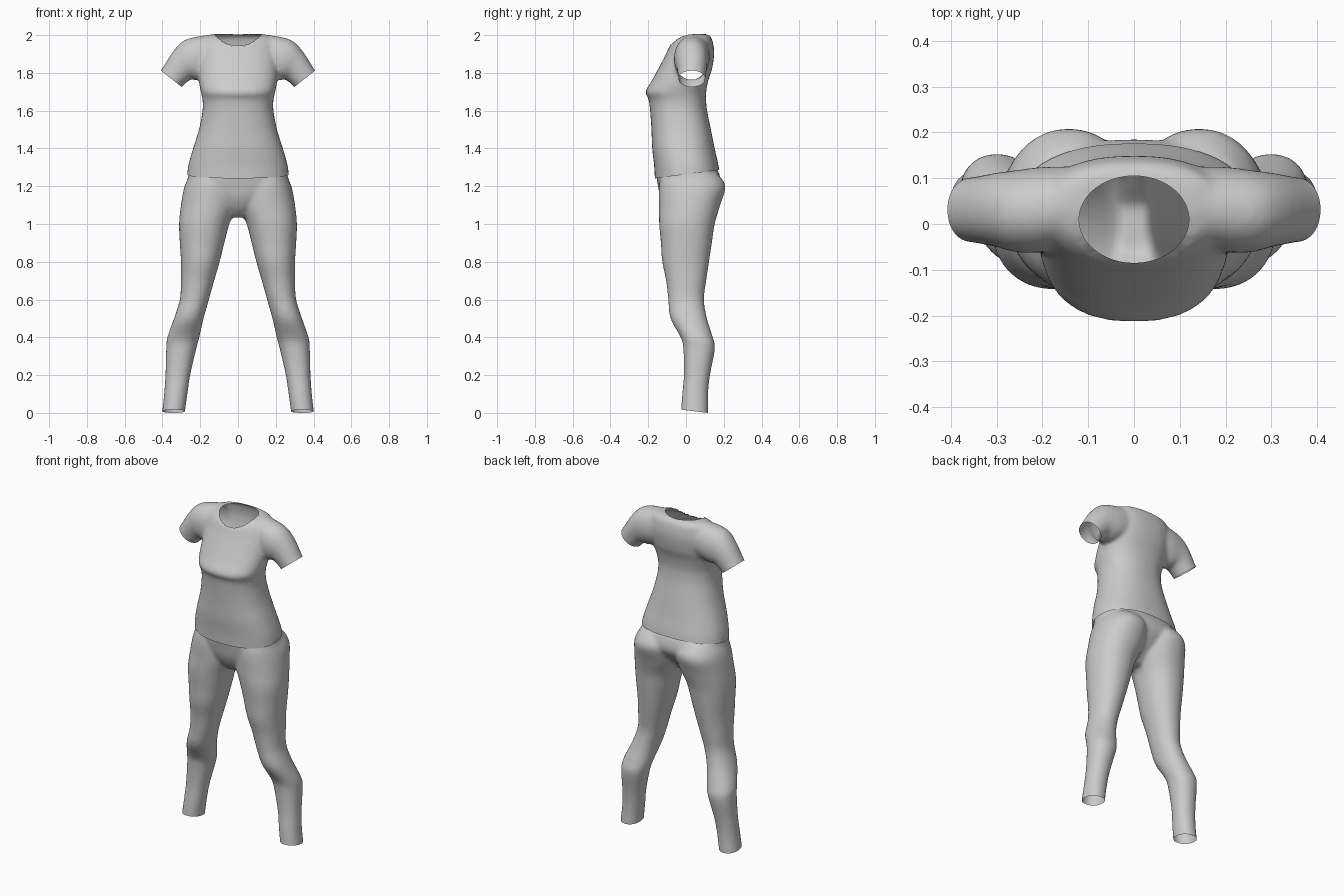
import bpy, bmesh, math
from mathutils import Vector

if "Cube" in bpy.data.objects:
    bpy.data.objects.remove(bpy.data.objects["Cube"])


def spline(rows, steps=4):
    """Catmull-Rom interpolation of section rows."""
    pts = [Vector(r) for r in rows]
    out = []
    for i in range(len(pts) - 1):
        p0, p1 = pts[max(i - 1, 0)], pts[i]
        p2, p3 = pts[i + 1], pts[min(i + 2, len(pts) - 1)]
        for k in range(steps):
            t = k / steps
            out.append(0.5 * (2 * p1 + (p2 - p0) * t
                              + (2 * p0 - 5 * p1 + 4 * p2 - p3) * t * t
                              + (3 * p1 - p0 - 3 * p2 + p3) * t ** 3))
    out.append(pts[-1])
    return out


def loft(bm, rows, power=2.2, side=1, n=40):
    """Closed loft; each row is (x0, z0, x1, z1, y_front, y_back)."""
    rings = []
    for x0, z0, x1, z1, yf, yb in spline(rows):
        ring = []
        for i in range(n):
            a = 2 * math.pi * i / n
            c, s = math.cos(a), math.sin(a)
            u = 0.5 + 0.5 * math.copysign(abs(c) ** (2 / power), c)
            v = 0.5 + 0.5 * math.copysign(abs(s) ** (2 / power), s)
            ring.append(bm.verts.new((side * (x0 + (x1 - x0) * u),
                                      yf + (yb - yf) * v, z0 + (z1 - z0) * u)))
        rings.append(ring)
    for a, b in zip(rings, rings[1:]):
        for i in range(n):
            j = (i + 1) % n
            bm.faces.new((a[i], a[j], b[j], b[i]))
    bm.faces.new(rings[0])
    bm.faces.new(rings[-1])


def fuse(bm, name, voxel=0.011, smooth=6):
    """Blend overlapping lofts into one smooth skin."""
    bmesh.ops.recalc_face_normals(bm, faces=bm.faces)
    mesh = bpy.data.meshes.new(name)
    bm.to_mesh(mesh)
    bm.free()
    obj = bpy.data.objects.new(name, mesh)
    bpy.context.collection.objects.link(obj)
    r = obj.modifiers.new("blend", 'REMESH')
    r.mode = 'VOXEL'
    r.voxel_size = voxel
    s = obj.modifiers.new("soften", 'SMOOTH')
    s.factor = 0.5
    s.iterations = smooth
    dg = bpy.context.evaluated_depsgraph_get()
    out = bmesh.new()
    out.from_mesh(bpy.data.meshes.new_from_object(obj.evaluated_get(dg)))
    obj.modifiers.clear()
    return obj, out


def cut(bm, co, no, region=lambda v: True):
    """Trim an opening: remove everything past a plane inside a region."""
    co, no = Vector(co), Vector(no).normalized()
    bmesh.ops.bisect_plane(bm, geom=bm.verts[:] + bm.edges[:] + bm.faces[:],
                           plane_co=co, plane_no=no, dist=1e-5)
    doomed = [v for v in bm.verts if region(v.co) and (v.co - co).dot(no) > 1e-4]
    bmesh.ops.delete(bm, geom=doomed, context='VERTS')


def finish(obj, bm):
    for f in bm.faces:
        f.smooth = True
    bm.to_mesh(obj.data)
    bm.free()


# Shirt: torso (z, half width, front y, back y)
torso = [(1.18, .275, -.163, .19), (1.3, .265, -.168, .174), (1.4, .238, -.179, .152),
         (1.5, .207, -.183, .132), (1.6, .188, -.19, .112), (1.66, .188, -.198, .106),
         (1.70, .197, -.215, .107), (1.76, .208, -.18, .118), (1.82, .212, -.148, .138),
         (1.9, .212, -.106, .149), (1.955, .2, -.08, .144), (1.99, .18, -.045, .132),
         (2.006, .13, .0, .11)]
# Shirt: sleeve (lower point, upper point, front y, back y)
sleeve = [(.10, 1.80, .12, 2.006, -.03, .125), (.19, 1.77, .20, 1.995, -.06, .125),
          (.222, 1.76, .285, 1.972, -.062, .118), (.25, 1.765, .345, 1.912, -.05, .112),
          (.298, 1.725, .408, 1.812, -.04, .102), (.335, 1.68, .445, 1.765, -.038, .1)]

bm = bmesh.new()
loft(bm, [(-w, z, w, z, f, b) for z, w, f, b in torso], 2.35)
for s in (1, -1):
    loft(bm, sleeve, 2.1, s)
shirt, bm = fuse(bm, "shirt")
cut(bm, (0, 0, 1.263), (0, .13, -1))
for s in (1, -1):
    cut(bm, (s * .352, 0, 1.768), (s * .62, 0, -.785),
        lambda v: v.x * s > .25 and v.z > 1.6)


# Shirt: round neck opening
def neck_r(v):
    return math.hypot(v.x / .12, (v.y - .01) / .095)


bmesh.ops.delete(bm, geom=[v for v in bm.verts if v.co.z > 1.88 and neck_r(v.co) < 1],
                 context='VERTS')
rim = {v for e in bm.edges if e.is_boundary for v in e.verts if v.co.z > 1.88}
for v in rim:
    k = neck_r(v.co)
    v.co.x /= k
    v.co.y = .01 + (v.co.y - .01) / k
finish(shirt, bm)

# Leggings: hips (z, half width, front y, back y)
hips = [(1.37, .24, -.145, .135), (1.31, .251, -.152, .155), (1.26, .262, -.157, .178),
        (1.2, .268, -.148, .183), (1.14, .2, -.135, .145), (1.08, .1, -.105, .085),
        (1.035, .05, -.06, .04)]
# Leggings: leg (z, inner x, outer x, front y, back y)
leg = [(1.27, .02, .25, -.13, .165), (1.2, .0, .283, -.143, .209), (1.1, .006, .302, -.143, .181),
       (1.0, .046, .312, -.142, .152), (.9, .072, .308, -.133, .137), (.8, .097, .302, -.126, .122),
       (.7, .126, .302, -.105, .107), (.6, .154, .308, -.094, .095), (.5, .182, .339, -.082, .111),
       (.4, .205, .374, -.028, .142), (.34, .221, .38, -.014, .153), (.2, .253, .384, -.011, .127),
       (.1, .268, .391, -.02, .117), (0, .281, .402, -.026, .117), (-.06, .285, .406, -.026, .117)]

bm = bmesh.new()
loft(bm, [(-w, z, w, z, f, b) for z, w, f, b in hips], 2.3)
for s in (1, -1):
    loft(bm, [(a, z, b, z, f, k) for z, a, b, f, k in leg], 2.15, s)
leggings, bm = fuse(bm, "leggings", smooth=4)
cut(bm, (0, 0, 1.29), (0, -.13, 1))
cut(bm, (0, 0, .014), (0, -.12, -1))
finish(leggings, bm)
